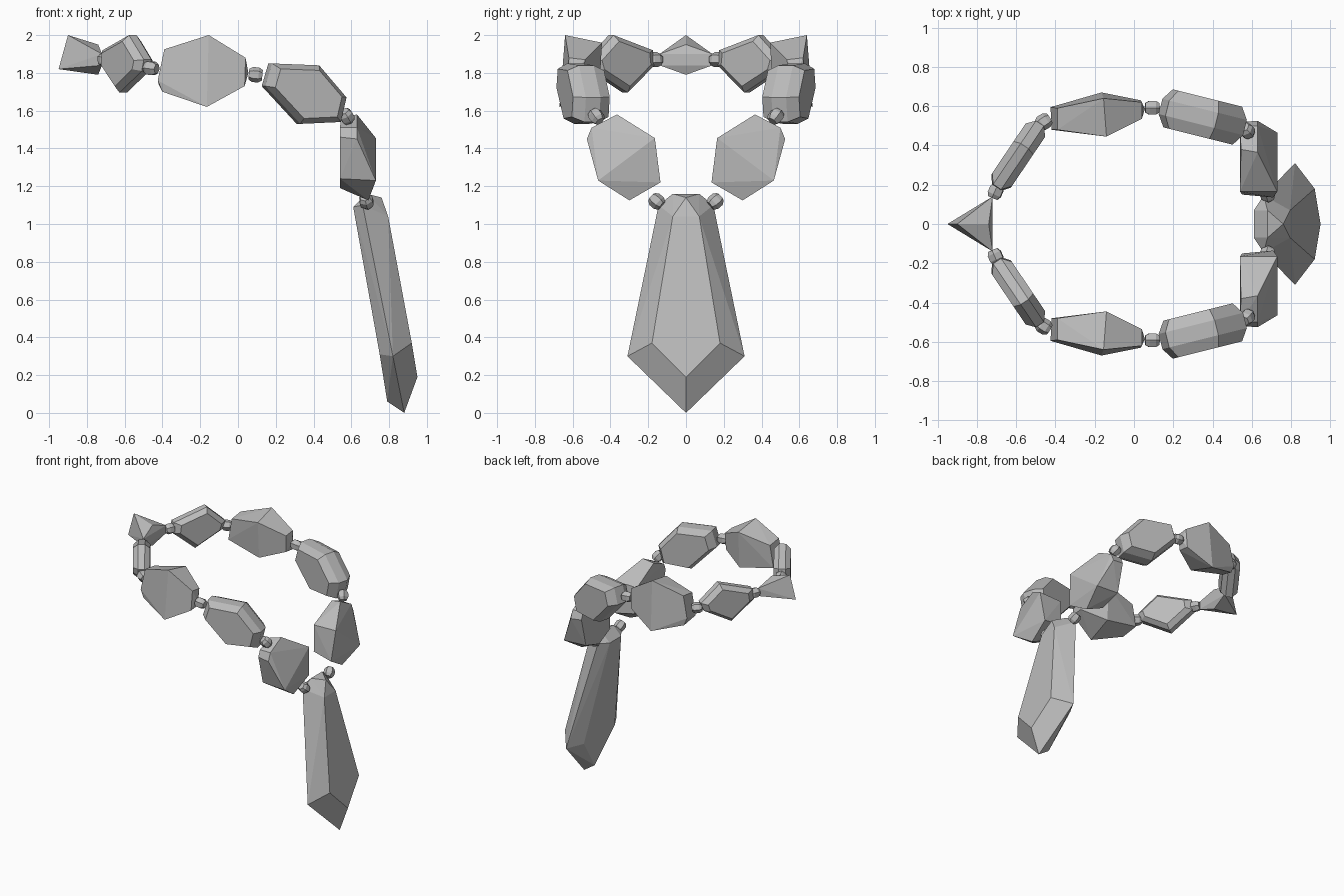
import bpy, bmesh, math
from mathutils import Vector

if "Cube" in bpy.data.objects:
    bpy.data.objects.remove(bpy.data.objects["Cube"], do_unlink=True)

# One grey stone colour for everything
stone = bpy.data.materials.new("grey_stone")
stone.use_nodes = True
stone.diffuse_color = (0.5, 0.5, 0.5, 1)
stone.node_tree.nodes["Principled BSDF"].inputs["Base Color"].default_value = (0.5, 0.5, 0.5, 1)


def gem(name, points):
    """Cut a flat-faceted stone as the hull of its corner points."""
    bm = bmesh.new()
    for p in points:
        bm.verts.new(p)
    hull = bmesh.ops.convex_hull(bm, input=bm.verts[:])
    spare = {v for key in ("geom_interior", "geom_unused") for v in hull[key]
             if isinstance(v, bmesh.types.BMVert)}
    bmesh.ops.delete(bm, geom=list(spare), context='VERTS')
    bmesh.ops.dissolve_limit(bm, angle_limit=math.radians(4), verts=bm.verts[:], edges=bm.edges[:])
    bmesh.ops.recalc_face_normals(bm, faces=bm.faces[:])
    mesh = bpy.data.meshes.new(name)
    bm.to_mesh(mesh)
    bm.free()
    mesh.materials.append(stone)
    bpy.context.collection.objects.link(bpy.data.objects.new(name, mesh))


def both_y(points):
    return [(x, s * y, z) for x, y, z in points for s in (1, -1)]


def pair(name, points):
    """The same stone on both sides of the necklace."""
    gem(name + "_back", points)
    gem(name + "_front", [(x, -y, z) for x, y, z in points])


def slab(outline, centre, along, normal, thick, inset):
    """Full rim in the middle, smaller faces on both sides."""
    c, a, n = Vector(centre), Vector(along), Vector(normal)
    return [c + (a * u + Vector((0, 0, w))) * k + n * t
            for t, k in ((-thick, inset), (-thick * 0.4, 1), (thick * 0.4, 1), (thick, inset))
            for u, w in outline]


def link(centre, direction):
    """Small faceted barrel between two stones."""
    rot = Vector((0, 0, 1)).rotation_difference(Vector(direction))
    return [Vector(centre) + rot @ Vector((r * math.cos(i * math.pi / 3), r * math.sin(i * math.pi / 3), h))
            for h, r in ((-0.036, 0.028), (-0.016, 0.04), (0.016, 0.04), (0.036, 0.028))
            for i in range(6)]


# Pendant: back face, rim and front face
gem("pendant", both_y([
    (0.61, 0.07, 1.09), (0.75, 0.19, 0.31), (0.79, 0, 0.06),
    (0.68, 0.07, 1.16), (0.66, 0.145, 1.10), (0.82, 0.31, 0.30), (0.88, 0, 0),
    (0.76, 0, 1.14), (0.795, 0.07, 1.04), (0.92, 0.18, 0.37), (0.95, 0, 0.19)]))

# Pointed clasp stone
gem("clasp_stone", both_y([
    (-0.95, 0, 1.82), (-0.90, 0, 2.0), (-0.74, 0, 1.95), (-0.74, 0, 1.79),
    (-0.72, 0.14, 1.90), (-0.72, 0.14, 1.84)]))

# Narrow hexagonal stone
pair("narrow_stone", slab(
    [(-0.2, 0.07), (0.05, 0.15), (0.19, 0.02), (0.17, -0.04), (-0.04, -0.155), (-0.21, -0.01)],
    (-0.585, 0.355, 1.85), (0.56, 0.83, 0), (-0.83, 0.56, 0), 0.06, 0.78))

# Large stone, widest in the middle
pair("large_stone", [
    (-0.39, 0.59, 1.925), (-0.39, 0.48, 1.91), (-0.425, 0.595, 1.76),
    (-0.40, 0.595, 1.70), (-0.42, 0.48, 1.74),
    (-0.155, 0.64, 2.0), (-0.14, 0.445, 1.96), (-0.165, 0.67, 1.62), (-0.14, 0.46, 1.68),
    (0.04, 0.62, 1.88), (0.04, 0.535, 1.87), (0.055, 0.585, 1.80),
    (0.035, 0.63, 1.73), (0.035, 0.545, 1.74)])

# Long hexagonal slab stone
pair("slab_stone", slab(
    [(-0.215, 0.04), (-0.18, 0.16), (0.07, 0.15), (0.215, -0.02), (0.185, -0.15), (-0.03, -0.16)],
    (0.35, 0.545, 1.69), (1, -0.25, 0), (0.24, 0.97, 0), 0.1, 0.82))

# Chunky stone beside the pendant
pair("chunky_stone", [
    (0.73, 0.165, 1.455), (0.73, 0.465, 1.23), (0.54, 0.165, 1.45), (0.54, 0.465, 1.24),
    (0.54, 0.52, 1.46), (0.63, 0.525, 1.45), (0.63, 0.365, 1.58), (0.545, 0.38, 1.56),
    (0.54, 0.5, 1.51), (0.63, 0.5, 1.51),
    (0.71, 0.135, 1.22), (0.69, 0.30, 1.125), (0.55, 0.15, 1.25), (0.54, 0.30, 1.19)])

# Links between the stones
for label, centre, direction in (
        ("clasp_link", (-0.705, 0.165, 1.87), (0.4, 0.9, 0)),
        ("narrow_link", (-0.46, 0.52, 1.825), (0.8, 0.5, -0.1)),
        ("large_link", (0.093, 0.592, 1.79), (1, 0, -0.1)),
        ("slab_link", (0.575, 0.475, 1.57), (0.4, -0.5, -0.7)),
        ("pendant_link", (0.68, 0.155, 1.12), (0.2, -0.7, -0.6))):
    pair(label, link(centre, direction))
